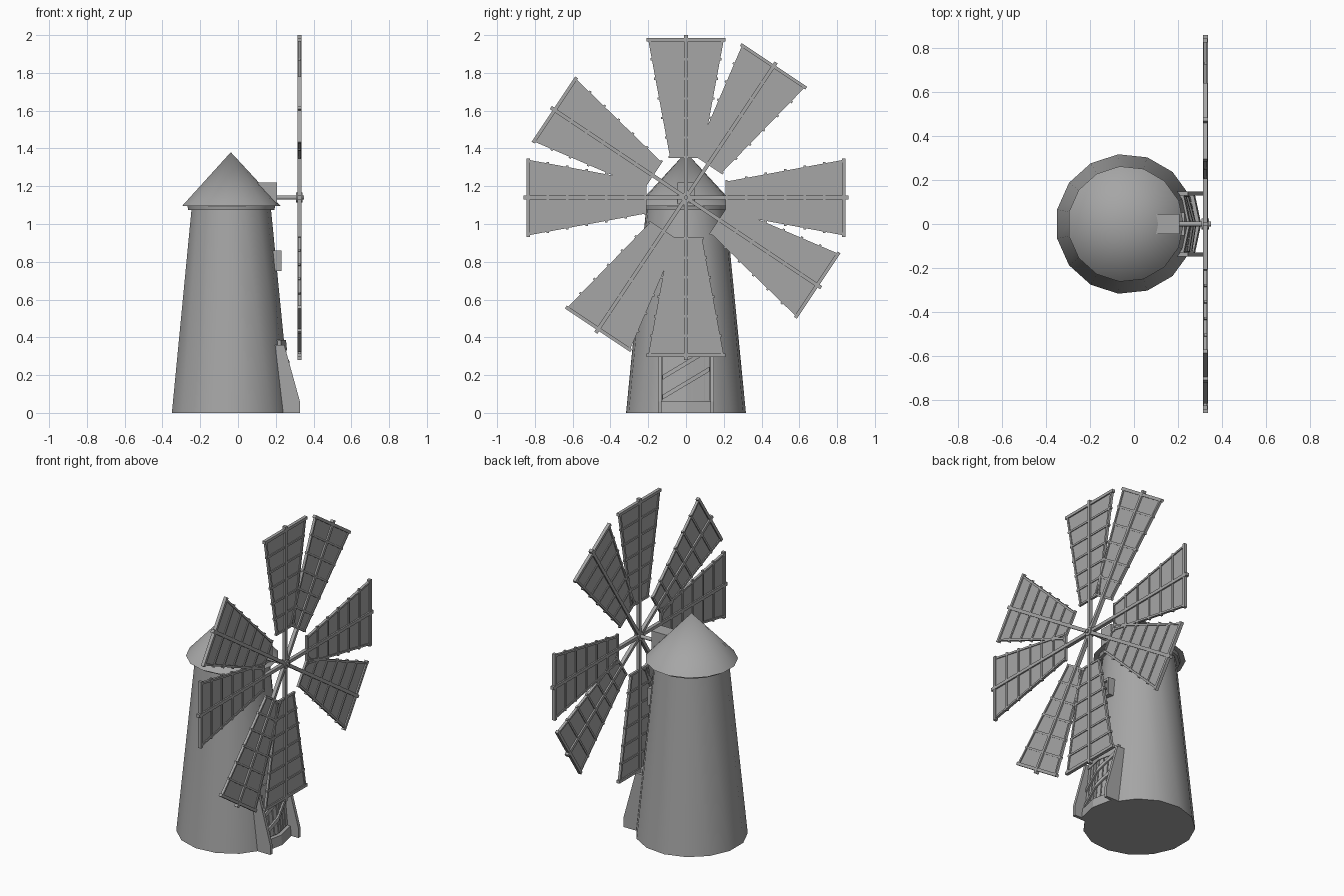
import bpy, bmesh, math
from mathutils import Vector, Matrix

if "Cube" in bpy.data.objects:
    bpy.data.objects.remove(bpy.data.objects["Cube"])

CX, SIDES = -0.038, 15
grey = bpy.data.materials.new("stone grey")
grey.diffuse_color = (0.38, 0.38, 0.38, 1)
grey.use_nodes = True
grey.node_tree.nodes["Principled BSDF"].inputs["Base Color"].default_value = grey.diffuse_color


def finish(bm, name, smooth=False):
    bmesh.ops.recalc_face_normals(bm, faces=bm.faces)
    mesh = bpy.data.meshes.new(name)
    bm.to_mesh(mesh)
    bm.free()
    mesh.materials.append(grey)
    ob = bpy.data.objects.new(name, mesh)
    bpy.context.collection.objects.link(ob)
    if smooth:
        bpy.ops.object.select_all(action='DESELECT')
        ob.select_set(True)
        bpy.context.view_layer.objects.active = ob
        bpy.ops.object.shade_smooth_by_angle(angle=math.radians(32))
    return ob


def lathe(name, r1, r2, z0, z1):
    """Cone or frustum around the tower axis with a corner facing +x."""
    bm = bmesh.new()
    bmesh.ops.create_cone(bm, cap_ends=True, segments=SIDES, radius1=r1, radius2=r2,
                          depth=z1 - z0)
    bm.verts.ensure_lookup_table()
    v = max(bm.verts, key=lambda v: v.co.xy.length)
    turn = Matrix.Rotation(-math.atan2(v.co.y, v.co.x), 4, 'Z')
    bm.transform(Matrix.Translation((CX, 0, (z0 + z1) / 2)) @ turn)
    return finish(bm, name, True)


def prism(bm, base, offset):
    """Solid from a polygon pushed along an offset."""
    a = [bm.verts.new(p) for p in base]
    b = [bm.verts.new(Vector(p) + Vector(offset)) for p in base]
    bm.faces.new(a)
    bm.faces.new(b[::-1])
    for i in range(len(a)):
        j = (i + 1) % len(a)
        bm.faces.new((a[i], b[i], b[j], a[j]))


def box(bm, x0, x1, y0, y1, z0, z1):
    prism(bm, [(x0, y0, z0), (x1, y0, z0), (x1, y1, z0), (x0, y1, z0)], (0, 0, z1 - z0))


def wall(y, z):
    """x of the tower wall on the door side."""
    return CX + 0.319 - 0.109 * z / 1.08 - abs(y) * math.tan(math.radians(12))


def slab(bm, corners, depth):
    """Plate lying on the tower wall; corners are (y, z)."""
    prism(bm, [(wall(y, z) - 0.01, y, z) for y, z in corners], (depth + 0.01, 0, 0))


def bent_slab(bm, z0, z1, depth):
    for y0, y1 in ((-0.13, 0), (0, 0.13)):
        slab(bm, [(y0, z0), (y1, z0), (y1, z1), (y0, z1)], depth)


# Tower, eave ring and conical roof
lathe("tower", 0.319, 0.212, 0, 1.085)
lathe("eave_ring", 0.231, 0.235, 1.075, 1.1)
lathe("roof", 0.264, 0.0, 1.095, 1.38)

# Dormer and sail axle
bm = bmesh.new()
box(bm, 0.0, 0.207, -0.045, 0.045, 1.1, 1.22)
finish(bm, "dormer")


def rod(name, r, x0, x1, n):
    bm = bmesh.new()
    bmesh.ops.create_cone(bm, cap_ends=True, segments=n, radius1=r, radius2=r, depth=x1 - x0)
    bm.transform(Matrix.Translation(((x0 + x1) / 2, 0, 1.14)) @ Matrix.Rotation(math.pi / 2, 4, 'Y'))
    finish(bm, name, True)


rod("axle", 0.011, 0.15, 0.35, 12)
rod("hub", 0.026, 0.308, 0.342, 12)

# Window: recessed pane with frame and cross bars
bm = bmesh.new()
box(bm, 0.17, 0.212, -0.045, 0.045, 0.755, 0.855)
for s in (-1, 1):
    box(bm, 0.17, 0.231, s * 0.045 - 0.007, s * 0.045 + 0.007, 0.75, 0.86)
    zc = 0.805 + s * 0.048
    box(bm, 0.17, 0.23, -0.045, 0.045, zc - 0.007, zc + 0.007)
box(bm, 0.17, 0.222, -0.004, 0.004, 0.755, 0.855)
box(bm, 0.17, 0.222, -0.045, 0.045, 0.801, 0.809)
finish(bm, "window")

# Buttress walls either side of the door
bm = bmesh.new()
for y in (-0.149, 0.129):
    prism(bm, [(0.19, y, 0), (0.328, y, 0), (0.328, y, 0.06), (0.245, y, 0.36), (0.19, y, 0.36)],
          (0, 0.02, 0))
finish(bm, "door_buttresses")

# Door planks, diagonal braces, header and step
bm = bmesh.new()
for i in range(8):
    y = -0.114 + i * 0.0325
    slab(bm, [(y - 0.013, 0.065), (y + 0.013, 0.065), (y + 0.013, 0.34), (y - 0.013, 0.34)], 0.008)
finish(bm, "door_planks")
bm = bmesh.new()
for z in (0.07, 0.175):
    for y0, y1 in ((-0.125, 0), (0, 0.125)):
        za, zb = z + (y0 + 0.125) * 0.6, z + (y1 + 0.125) * 0.6
        slab(bm, [(y0, za), (y1, zb), (y1, zb + 0.025), (y0, za + 0.025)], 0.018)
finish(bm, "door_braces")
bm = bmesh.new()
bent_slab(bm, 0.33, 0.385, 0.012)
finish(bm, "door_header")
bm = bmesh.new()
bent_slab(bm, 0.0, 0.06, 0.025)
finish(bm, "door_step")

# One sail along +z from the hub: cloth, spar, edge bars and rungs
R0, R1, W0, W1, XS = 0.215, 0.835, 0.085, 0.2, 0.325


def sail(bm):
    def half(r):
        return W0 + (W1 - W0) * (r - R0) / (R1 - R0)
    prism(bm, [(XS - 0.002, -W0, R0), (XS - 0.002, W0, R0),
               (XS - 0.002, W1, R1), (XS - 0.002, -W1, R1)], (0.004, 0, 0))
    box(bm, XS - 0.011, XS + 0.011, -0.01, 0.01, 0, 0.86)
    for s in (-1, 1):
        prism(bm, [(XS - 0.008, s * (W0 - 0.012), R0), (XS - 0.008, s * W0, R0),
                   (XS - 0.008, s * W1, R1), (XS - 0.008, s * (W1 - 0.012), R1)], (0.016, 0, 0))
    for k in range(7):
        r = R0 + (R1 - R0) * k / 6
        t = 0.009 if k == 6 else 0.006
        w = half(r) + 0.008
        box(bm, XS - t - 0.001, XS + t + 0.001, -w, w, r - t, r + t)


# Eight sails: an upright cross and a second cross turned by about 34 degrees
for name, turn in (("upright_sails", 0), ("turned_sails", 33.7)):
    bm = bmesh.new()
    for q in range(4):
        part = bmesh.new()
        sail(part)
        part.transform(Matrix.Translation((0, 0, 1.14)) @
                       Matrix.Rotation(-math.radians(turn + 90 * q), 4, 'X'))
        tmp = bpy.data.meshes.new("tmp")
        part.to_mesh(tmp)
        part.free()
        bm.from_mesh(tmp)
        bpy.data.meshes.remove(tmp)
    finish(bm, name)
